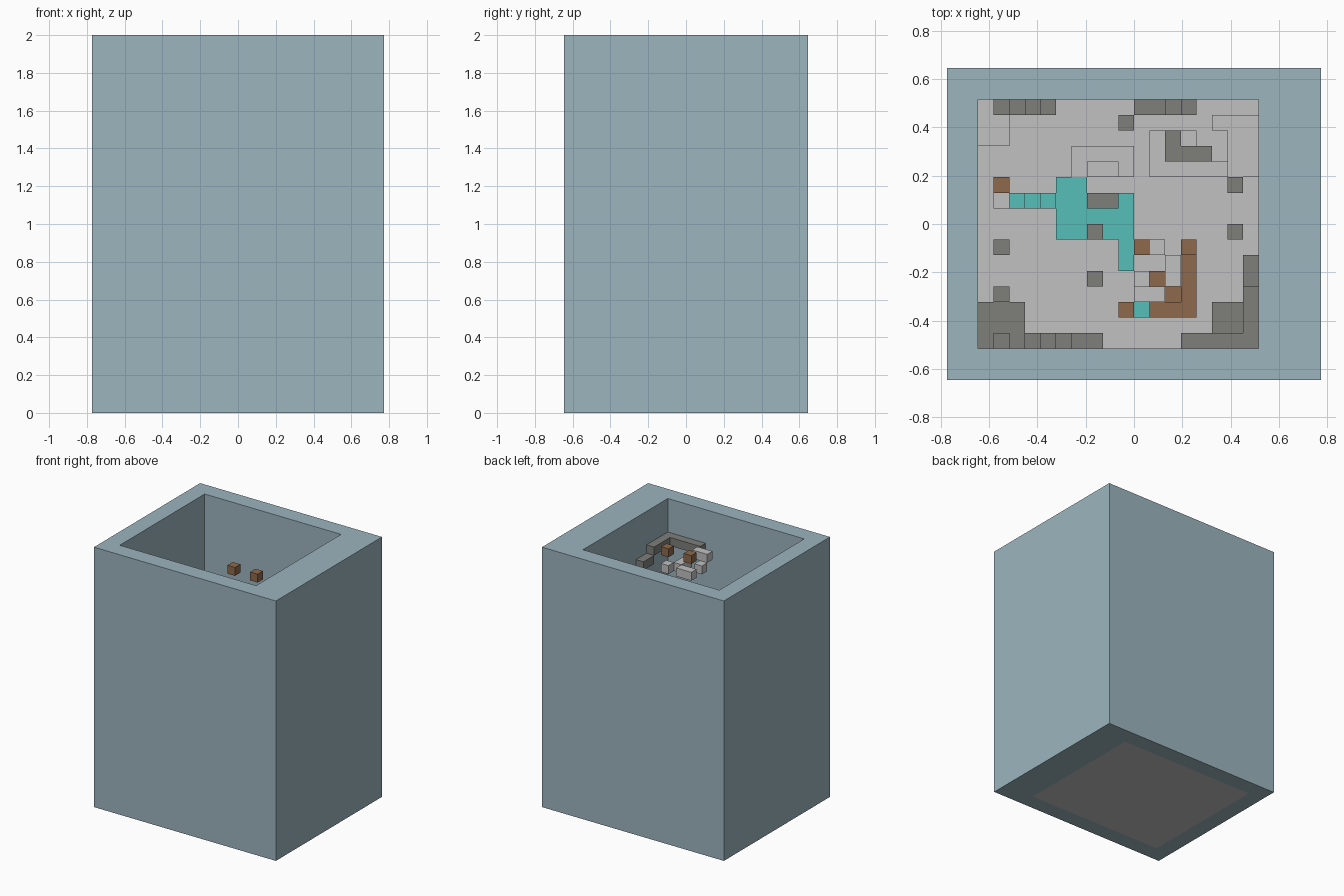
import bpy
import bmesh

if "Cube" in bpy.data.objects:
    bpy.data.objects.remove(bpy.data.objects["Cube"], do_unlink=True)

UNIT = 2 / 31               # edge of one block
NX, NY, NZ = 24, 20, 31     # outer size in blocks
X0, X1, Y0, Y1 = 2, 20, 2, 18   # shaft opening in blocks


def linear(c):
    c /= 255
    return c / 12.92 if c <= 0.04045 else ((c + 0.055) / 1.055) ** 2.4


def material(name, *rgb):
    mat = bpy.data.materials.new(name)
    mat.use_nodes = True
    color = [linear(c) for c in rgb] + [1]
    mat.diffuse_color = color
    bsdf = mat.node_tree.nodes["Principled BSDF"]
    bsdf.inputs["Base Color"].default_value = color
    bsdf.inputs["Roughness"].default_value = 0.9
    return mat


wall = material("blue_grey", 156, 181, 191)
pale = material("pale_grey", 193, 193, 193)
stone = material("dark_grey", 126, 127, 123)
wood = material("brown", 142, 105, 75)
water = material("turquoise", 86, 191, 184)


def place(i, j, k):
    return ((i - NX / 2) * UNIT, (j - NY / 2) * UNIT, k * UNIT)


def finish(name, bm, mat):
    bmesh.ops.recalc_face_normals(bm, faces=bm.faces)
    mesh = bpy.data.meshes.new(name)
    bm.to_mesh(mesh)
    bm.free()
    mesh.materials.append(mat)
    obj = bpy.data.objects.new(name, mesh)
    bpy.context.collection.objects.link(obj)


def blocks(name, mat, *boxes):
    """Boxes given as corner (i, j, k) and optional size in blocks."""
    bm = bmesh.new()
    for box in boxes:
        corner, size = box[:3], box[3:] or (1, 1, 1)
        verts = bmesh.ops.create_cube(bm, size=1)["verts"]
        for v in verts:
            v.co = place(*[c + s * (p + 0.5) for c, s, p in zip(corner, size, v.co)])
    finish(name, bm, mat)


def flight(start, step, count):
    """Single blocks repeated along a step."""
    return [tuple(a + n * d for a, d in zip(start, step)) for n in range(count)]


# Shaft walls: a rectangular ring, open at the top and bottom
def rect(x0, x1, y0, y1):
    return [(x0, y0), (x1, y0), (x1, y1), (x0, y1)]


bm = bmesh.new()
loops = [[bm.verts.new(place(x, y, z)) for x, y in r]
         for r, z in ((rect(0, NX, 0, NY), 0), (rect(0, NX, 0, NY), NZ),
                      (rect(X0, X1, Y0, Y1), NZ), (rect(X0, X1, Y0, Y1), 0))]
for a, b in zip(loops, loops[1:] + loops[:1]):
    for n in range(4):
        m = (n + 1) % 4
        bm.faces.new((a[n], a[m], b[m], b[n]))
finish("shaft_walls", bm, wall)

# Floor flush with the underside
blocks("floor", pale, (X0, Y0, 0, X1 - X0, Y1 - Y0, 1))

# Front left corner landing and stairs along the front wall
blocks("corner_landing", stone, (2, 2, 7, 3, 3, 1))
blocks("front_stairs", stone, *flight((7, 2, 4), (-1, 0, 1), 5), (8, 2, 3, 2, 1, 1))

# Stepping blocks up the left wall
blocks("left_steps", stone, (3, 5, 9), (3, 8, 10))
blocks("left_pale_step", pale, (3, 11, 11))
blocks("left_wood_step", wood, (3, 12, 12))
blocks("back_left_landing", pale, (2, 15, 13, 2, 3, 1))

# Stairs along the back wall
blocks("back_stairs", stone, *flight((3, 17, 14), (1, 0, 1), 4))
blocks("back_step", stone, (11, 16, 17))
blocks("back_ledge", stone, (12, 17, 18, 2, 1, 1), (14, 17, 19), (15, 17, 20))
blocks("back_right_landing", pale, (17, 16, 20, 3, 1, 1), (18, 13, 20, 2, 3, 1))

# Stepping blocks and ledges up the right wall
blocks("right_steps", stone, (18, 12, 21), (18, 9, 23))
blocks("right_ledge", stone, (19, 6, 25, 1, 2, 1))
blocks("corner_ledge", stone, (15, 2, 26, 5, 1, 1), (19, 3, 26, 1, 3, 1))
blocks("lower_ledge", stone, (17, 3, 18, 2, 2, 1))

# Pale blocks near the top with two loose wooden blocks above
blocks("upper_pale_blocks", pale, (12, 8, 26, 2, 1, 1), (15, 8, 26), (12, 6, 26),
       (14, 6, 26, 1, 2, 1), (12, 5, 27, 2, 1, 1))
blocks("upper_wood_blocks", wood, (12, 8, 28), (15, 8, 28))

# Low wooden walkway
blocks("wood_walkway", wood, (15, 4, 5, 1, 4, 1), (13, 4, 5, 2, 1, 1),
       (14, 5, 4), (13, 6, 4), (11, 4, 4))

# Pool with channels on the floor
blocks("pool", water, (7, 9, 1, 2, 4, 1), (9, 10, 1, 2, 1, 1), (10, 9, 1),
       (11, 7, 1, 1, 5, 1), (12, 4, 1))
blocks("channel", water, *flight((6, 11, 2), (-1, 0, 1), 3))
blocks("pool_stones", stone, (9, 11, 2, 2, 1, 1), (9, 9, 2), (9, 6, 2))

# Low platforms at the back of the floor
blocks("low_platforms", pale, (8, 13, 1, 4, 2, 1), (9, 13, 2, 2, 1, 1),
       (13, 13, 1, 3, 3, 1), (16, 13, 1, 4, 1, 1))
blocks("low_platform_wall", stone, (14, 14, 2, 1, 2, 1), (15, 14, 2, 2, 1, 1))
